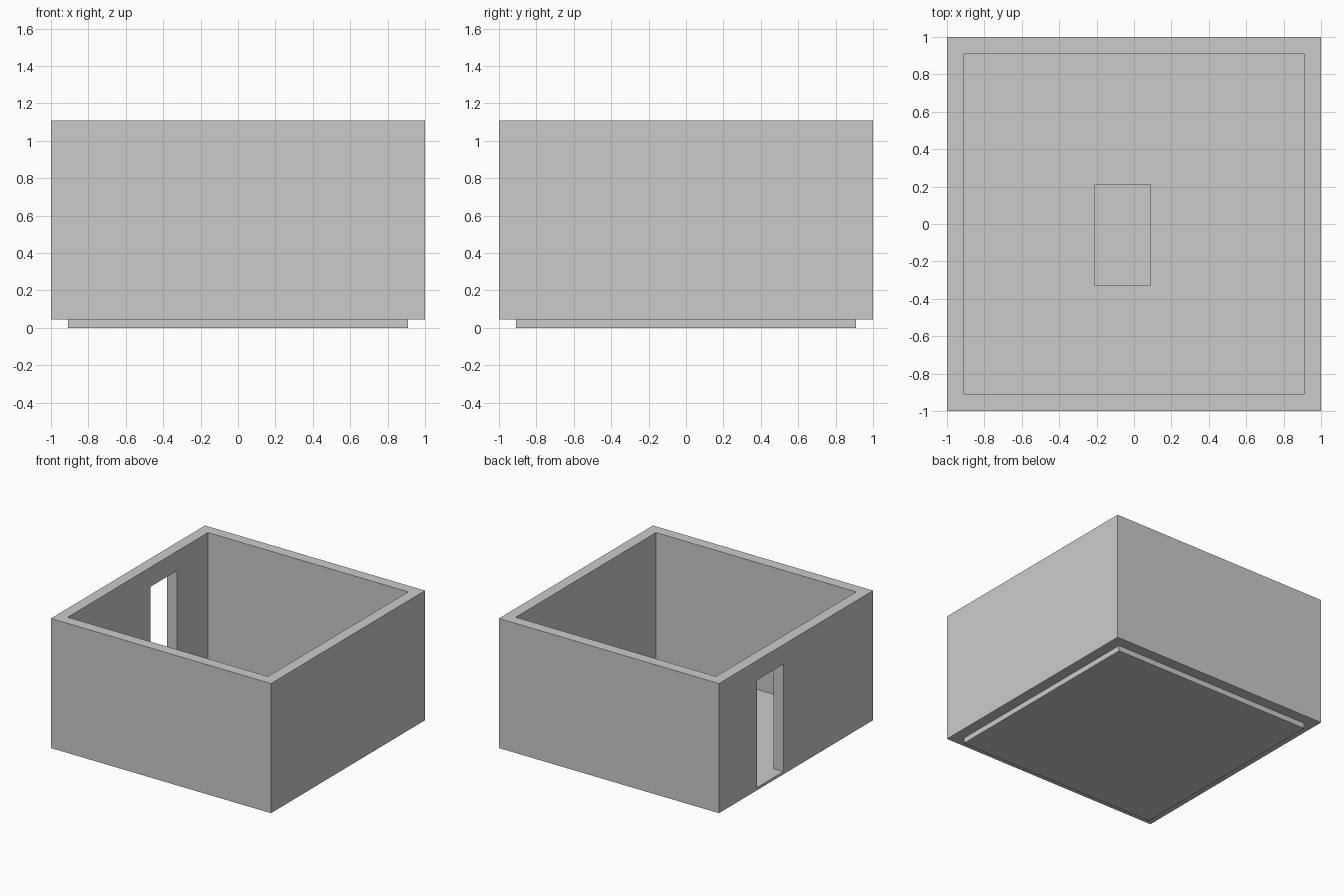
import bpy
import bmesh
from mathutils import Matrix, Vector

if "Cube" in bpy.data.objects:
    bpy.data.objects.remove(bpy.data.objects["Cube"])

FLOOR_TOP = 0.067
INNER = 0.91


def box(name, lo, hi):
    """Axis-aligned box between two opposite corners."""
    lo, hi = Vector(lo), Vector(hi)
    bm = bmesh.new()
    bmesh.ops.create_cube(bm, size=1.0, matrix=Matrix.Translation((lo + hi) / 2)
                          @ Matrix.Diagonal((*(hi - lo), 1.0)))
    mesh = bpy.data.meshes.new(name)
    bm.to_mesh(mesh)
    bm.free()
    obj = bpy.data.objects.new(name, mesh)
    bpy.context.collection.objects.link(obj)
    return obj


def cut(target, cutter):
    """Subtract a hidden helper box from the target."""
    cutter.hide_render = True
    cutter.hide_set(True)
    cutter.display_type = 'WIRE'
    mod = target.modifiers.new(cutter.name, 'BOOLEAN')
    mod.operation = 'DIFFERENCE'
    mod.solver = 'EXACT'
    mod.object = cutter


# Floor slab, projecting a little below the walls
box("floor", (-INNER, -INNER, 0), (INNER, INNER, FLOOR_TOP))

# Four walls with an open top and a doorway in the left wall
walls = box("walls", (-1, -1, 0.045), (1, 1, 1.11))
cut(walls, box("room_cutter", (-INNER, -INNER, -0.2), (INNER, INNER, 1.5)))
cut(walls, box("door_cutter", (-1.2, 0.165, FLOOR_TOP), (-0.8, 0.505, 0.95)))

# Small table standing inside the room
x0, x1, y0, y1 = -0.21, 0.09, -0.33, 0.21
top, thick, leg = 0.37, 0.03, 0.03
box("table_top", (x0, y0, top - thick), (x1, y1, top))
for i, x in enumerate((x0, x1 - leg)):
    for j, y in enumerate((y0, y1 - leg)):
        box(f"table_leg_{2 * i + j + 1}", (x, y, FLOOR_TOP),
            (x + leg, y + leg, top - thick))
